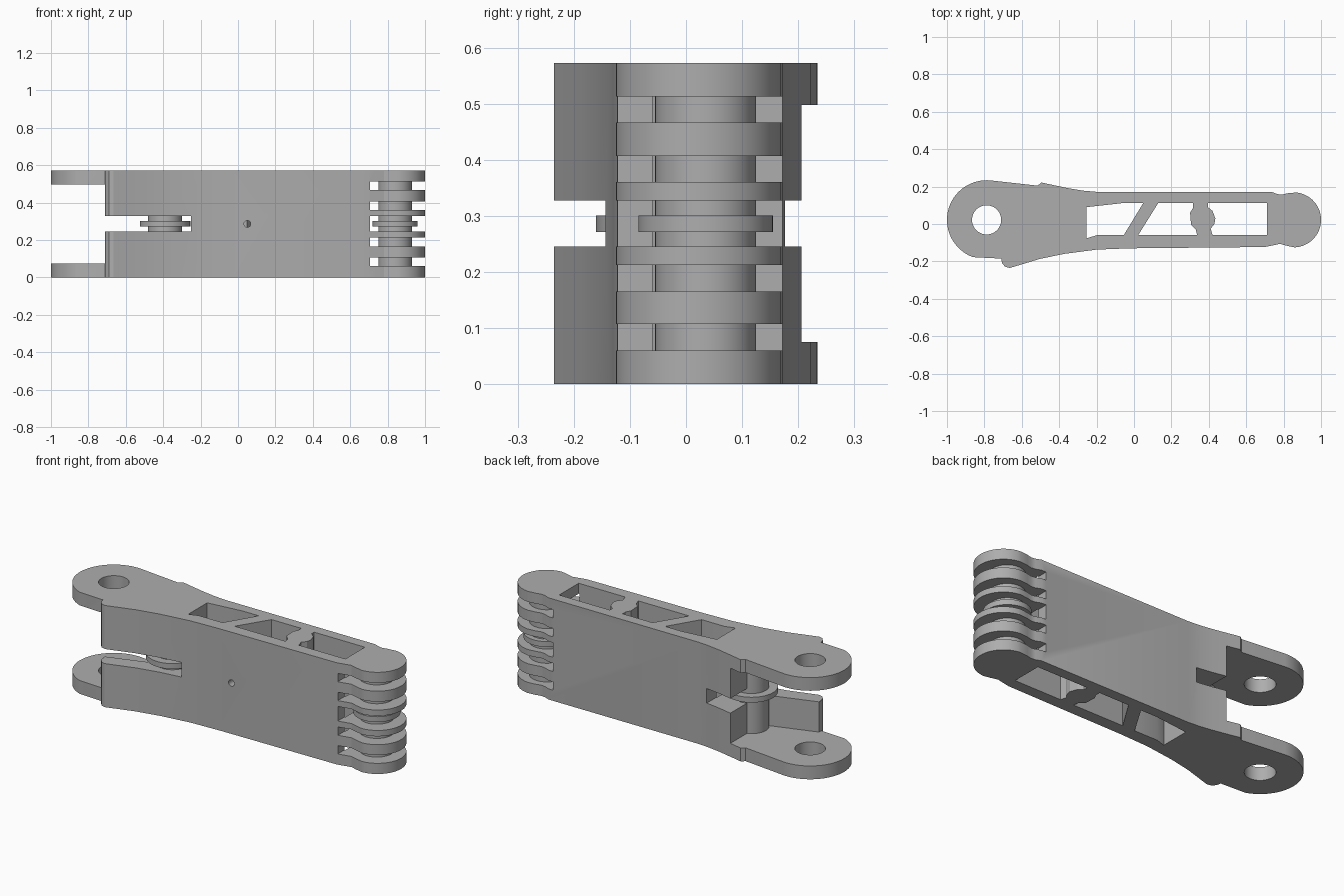
import bpy, bmesh
from math import cos, sin, radians

cube = bpy.data.objects.get("Cube")
if cube:
    bpy.data.objects.remove(cube, do_unlink=True)

HEIGHT = 0.572
grey = bpy.data.materials.new("plain grey")
grey.use_nodes = True
grey.diffuse_color = (0.42, 0.42, 0.42, 1)
grey.node_tree.nodes["Principled BSDF"].inputs["Base Color"].default_value = (0.42, 0.42, 0.42, 1)


def arc(cx, cy, r, start, end, steps):
    angles = [radians(start + (end - start) * i / steps) for i in range(steps + 1)]
    return [(cx + r * cos(a), cy + r * sin(a)) for a in angles]


def circle(cx, cy, r, steps=48):
    return arc(cx, cy, r, 0, 360, steps)[:-1]


def box(x0, x1, y0, y1):
    return [(x0, y0), (x1, y0), (x1, y1), (x0, y1)]


def prism(name, points, z0, z1):
    """Extrude a plan outline between two heights."""
    bm = bmesh.new()
    face = bm.faces.new([bm.verts.new((x, y, z0)) for x, y in points])
    top = bmesh.ops.extrude_face_region(bm, geom=[face])["geom"]
    verts = [v for v in top if isinstance(v, bmesh.types.BMVert)]
    bmesh.ops.translate(bm, verts=verts, vec=(0, 0, z1 - z0))
    bmesh.ops.recalc_face_normals(bm, faces=bm.faces[:])
    mesh = bpy.data.meshes.new(name)
    bm.to_mesh(mesh)
    bm.free()
    mesh.materials.append(grey)
    obj = bpy.data.objects.new(name, mesh)
    bpy.context.collection.objects.link(obj)
    return obj


def activate(obj):
    bpy.ops.object.select_all(action='DESELECT')
    obj.select_set(True)
    bpy.context.view_layer.objects.active = obj


def cut(obj, cutter):
    activate(obj)
    mod = obj.modifiers.new("cut", 'BOOLEAN')
    mod.operation = 'DIFFERENCE'
    mod.solver = 'EXACT'
    mod.object = cutter
    bpy.ops.object.modifier_apply(modifier=mod.name)
    bpy.data.objects.remove(cutter, do_unlink=True)


# Link body outline: round clevis end, tapering back, comb end, front with lip
outline = arc(-0.788, 0.022, 0.212, 250, 85, 40)
outline += [(-0.515, 0.205), (-0.495, 0.222), (-0.45, 0.212), (-0.345, 0.19), (-0.27, 0.178),
            (-0.2, 0.172), (0.735, 0.172), (0.765, 0.16), (0.79, 0.157), (0.82, 0.164)]
outline += arc(0.853, 0.022, 0.147, 85, -88, 32)
outline += [(0.82, -0.117), (0.78, -0.106), (0.74, -0.115), (0.7, -0.123), (-0.02, -0.13),
            (-0.2, -0.137), (-0.375, -0.16), (-0.505, -0.187), (-0.64, -0.228),
            (-0.665, -0.235), (-0.69, -0.228), (-0.706, -0.208), (-0.71, -0.185)]
body = prism("link_body", outline, 0, HEIGHT)

# Pivot hole and clevis gap, leaving a thin fin along the front
cut(body, prism("pivot_cutter", circle(-0.788, 0.022, 0.078), -0.1, 0.7))
cut(body, prism("clevis_cutter", [(-1.1, -0.3), (-0.712, -0.3), (-0.712, -0.165), (-0.42, -0.07),
                                  (-0.42, 0.3), (-1.1, 0.3)], 0.075, 0.498))

# Lightening windows through the whole height
windows = [
    [(-0.255, 0.09), (-0.255, -0.077), (-0.2, -0.06), (-0.055, -0.06), (0.05, 0.113), (-0.05, 0.113)],
    [(0.022, -0.06), (0.338, -0.06), (0.33, -0.03), (0.305, -0.005), (0.3, 0.06), (0.315, 0.085),
     (0.315, 0.113), (0.13, 0.113)],
    [(0.42, -0.06), (0.71, -0.06), (0.71, 0.113), (0.395, 0.113), (0.395, 0.09), (0.42, 0.07),
     (0.435, 0.03), (0.43, 0.0), (0.41, -0.025)],
]
for points in windows:
    cut(body, prism("window_cutter", points, -0.1, 0.7))

# Pulley notch at the clevis end, pulley gap and comb slots at the other end
cut(body, prism("notch_cutter", box(-1.1, -0.252, -0.4, 0.4), 0.245, 0.327))
for z0, z1 in [(0.06, 0.107), (0.165, 0.212), (0.245, 0.327), (0.36, 0.407), (0.466, 0.513)]:
    cut(body, prism("slot_cutter", box(0.706, 1.1, -0.4, 0.4), z0, z1))

# Small pin hole in the front wall
pin = prism("pin_cutter", circle(0, 0, 0.018, 24), -0.1, 0.1)
pin.rotation_euler.x = radians(90)
pin.location = (0.05, -0.12, HEIGHT / 2)
bpy.context.view_layer.update()
cut(body, pin)

# Hubs with a guide disc at mid height
parts = [body,
         prism("comb_hub", circle(0.84, 0.035, 0.09), 0.03, 0.54),
         prism("comb_disc", circle(0.84, 0.035, 0.12), 0.271, 0.301),
         prism("clevis_hub", circle(-0.39, -0.025, 0.09), 0.05, 0.52),
         prism("clevis_disc", circle(-0.39, -0.025, 0.135), 0.271, 0.301)]

# Keep the hubs from filling the windows
for part in parts[1:]:
    x0 = 0.71 if part.name.startswith("comb") else -0.255
    activate(part)

for part in parts:
    activate(part)
    bpy.ops.object.shade_smooth_by_angle(angle=radians(25))
